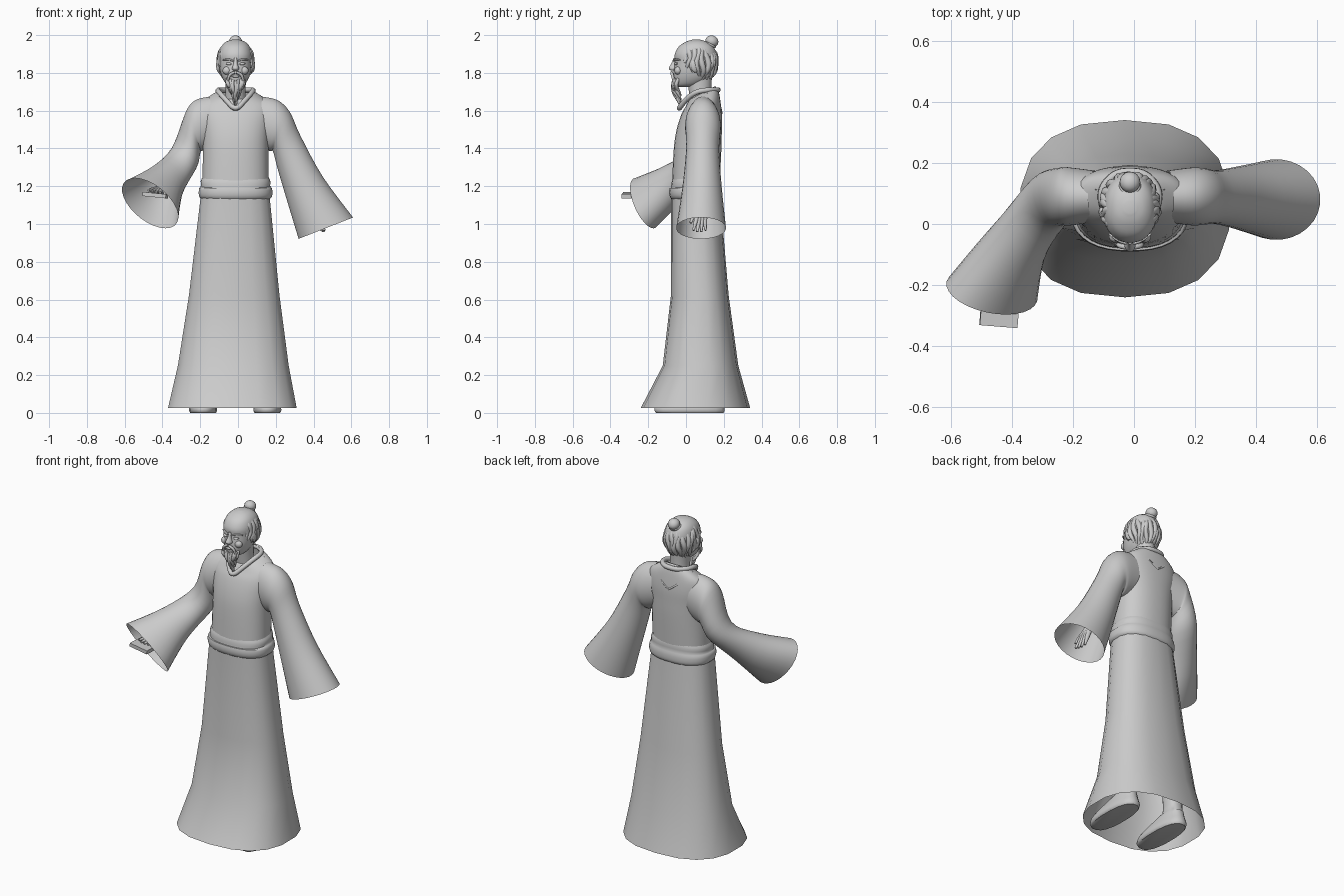
import bpy, bmesh, math
from mathutils import Vector as V, Euler

CX = -0.013  # body axis


def finish(name, bm):
    bmesh.ops.recalc_face_normals(bm, faces=bm.faces)
    me = bpy.data.meshes.new(name)
    bm.to_mesh(me)
    bm.free()
    ob = bpy.data.objects.new(name, me)
    bpy.context.collection.objects.link(ob)
    return ob


def spline(a, b, c, d, t):
    return 0.5 * (2*b + (c - a)*t + (2*a - 5*b + 4*c - d)*t*t + (3*b - a - 3*c + d)*t**3)


def loft(name, rings, sides=24, steps=4, power=2.0, cap=(False, False)):
    """Skin superellipse rings given as (centre, half axis u, half axis v)."""
    rings = [tuple(V(q) for q in r) for r in rings]
    n, dense = len(rings), []
    for i in range(n - 1):
        k = [rings[max(0, min(n - 1, i + o))] for o in (-1, 0, 1, 2)]
        for s in range(steps):
            dense.append([spline(*(q[j] for q in k), s / steps) for j in range(3)])
    dense.append(rings[-1])
    bm, loops = bmesh.new(), []
    for c, u, v in dense:
        loop = []
        for i in range(sides):
            a = 2 * math.pi * (i + 0.5) / sides
            ca, sa = math.cos(a), math.sin(a)
            e = 2 / power
            loop.append(bm.verts.new(c + u * math.copysign(abs(ca)**e, ca) + v * math.copysign(abs(sa)**e, sa)))
        loops.append(loop)
    for p, q in zip(loops, loops[1:]):
        for i in range(sides):
            j = (i + 1) % sides
            bm.faces.new((p[i], p[j], q[j], q[i]))
    for flag, loop in zip(cap, (loops[0], loops[-1])):
        if flag:
            bm.faces.new(loop)
    return finish(name, bm)


def stack(name, rows, cx=CX, **kw):
    """Loft upright rings from rows (z, half width, y front, y back, back rise)."""
    rings = [((cx, (f + b) / 2, z), (w, 0, 0), (0, (b - f) / 2, rise)) for z, w, f, b, rise in rows]
    return loft(name, rings, **kw)


def tubes(name, paths, closed=False, res=4):
    """Round tapered strands; each path is a list of (x, y, z, radius)."""
    cu = bpy.data.curves.new(name, 'CURVE')
    cu.dimensions, cu.bevel_depth, cu.bevel_resolution = '3D', 1.0, 2
    cu.use_fill_caps = True
    for path in paths:
        sp = cu.splines.new('NURBS')
        sp.points.add(len(path) - 1)
        sp.order_u, sp.resolution_u = 3, res
        sp.use_endpoint_u, sp.use_cyclic_u = not closed, closed
        for p, (x, y, z, r) in zip(sp.points, path):
            p.co, p.radius = (x, y, z, 1), r
    ob = bpy.data.objects.new(name, cu)
    bpy.context.collection.objects.link(ob)
    bpy.ops.object.select_all(action='DESELECT')
    ob.select_set(True)
    bpy.context.view_layer.objects.active = ob
    bpy.ops.object.convert(target='MESH')
    return ob


def blob(name, loc, size, rot=(0, 0, 0), box=False):
    bm = bmesh.new()
    if box:
        bmesh.ops.create_cube(bm, size=2)
    else:
        bmesh.ops.create_uvsphere(bm, u_segments=16, v_segments=10, radius=1)
    ob = finish(name, bm)
    ob.location, ob.scale, ob.rotation_euler = loc, size, rot
    return ob


# robe skirt: open at the hem, few sides
loft("robe_skirt", [((-0.03, 0.05, 0.025), (0.345, 0, 0), (0, 0.29, 0)),
                    ((-0.025, 0.077, 0.25), (0.297, 0, 0), (0, 0.2, 0)),
                    ((-0.02, 0.073, 0.62), (0.243, 0, 0), (0, 0.153, 0)),
                    ((-0.015, 0.05, 1.16), (0.183, 0, 0), (0, 0.13, 0))],
     sides=18, steps=1, power=2.45)

# belt
stack("belt", [(1.13, 0.178, -0.075, 0.175, 0), (1.142, 0.192, -0.085, 0.187, 0),
               (1.165, 0.196, -0.09, 0.19, 0), (1.19, 0.193, -0.087, 0.188, 0),
               (1.2, 0.184, -0.08, 0.182, 0.01), (1.225, 0.185, -0.078, 0.182, 0.01),
               (1.245, 0.176, -0.072, 0.178, 0.01)], sides=32, steps=2, power=2.4)

# upper robe
stack("robe_torso", [(1.2, 0.176, -0.075, 0.178, 0), (1.4, 0.174, -0.065, 0.188, 0),
                     (1.5, 0.18, -0.05, 0.19, 0), (1.58, 0.19, -0.025, 0.19, 0),
                     (1.64, 0.18, 0.0, 0.182, 0.015), (1.68, 0.125, 0.015, 0.172, 0.025),
                     (1.695, 0.085, 0.02, 0.155, 0.035)], sides=32, power=2.3)

# sleeves flaring to open cuffs
loft("left_sleeve", [((0.11, 0.09, 1.545), (0.02, 0, 0.13), (0, 0.085, 0)),
                     ((0.19, 0.09, 1.52), (0.022, 0, 0.135), (0, 0.095, 0)),
                     ((0.23, 0.09, 1.488), (0.045, 0, 0.105), (0, 0.092, 0)),
                     ((0.27, 0.088, 1.38), (0.06, 0, 0.09), (0, 0.088, 0)),
                     ((0.355, 0.085, 1.185), (0.095, 0, 0.065), (0, 0.105, 0)),
                     ((0.465, 0.08, 0.978), (0.145, 0, 0.057), (0, 0.132, 0))], sides=28)
loft("right_sleeve", [((-0.13, 0.09, 1.545), (-0.02, 0, 0.13), (0, 0.085, 0)),
                      ((-0.21, 0.09, 1.52), (-0.018, 0, 0.135), (0, 0.095, 0)),
                      ((-0.238, 0.09, 1.485), (-0.04, 0, 0.105), (0, 0.095, 0)),
                      ((-0.285, 0.065, 1.35), (-0.055, -0.01, 0.06), (-0.035, 0.088, 0)),
                      ((-0.385, -0.07, 1.215), (-0.02, -0.04, 0.095), (-0.09, 0.05, 0.02)),
                      ((-0.465, -0.22, 1.11), (-0.035, -0.065, 0.125), (-0.145, 0.04, 0.045))], sides=28)

# collar band and the back seam
side = [(0.05, -0.005, 1.655), (0.09, 0.05, 1.7), (0.095, 0.115, 1.71), (0.05, 0.165, 1.71)]
ring = [(0, -0.045, 1.6)] + side + [(0, 0.172, 1.71)] + [(-x, y, z) for x, y, z in side[::-1]]
tubes("collar", [[(CX + x, y, z, 0.014) for x, y, z in ring]], closed=True, res=6)
tubes("back_seam", [[(CX + s * x, y, z, 0.005) for x, y, z in
                     ((0.11, 0.11, 1.69), (0.09, 0.165, 1.66), (0.04, 0.186, 1.61), (0, 0.188, 1.585))]
                    for s in (-1, 1)])

# shoes and lower legs
for nm, x in (("right", -0.185), ("left", 0.155)):
    stack(nm + "_shoe", [(0, 0.068, -0.16, 0.2, 0), (0.012, 0.075, -0.168, 0.206, 0),
                         (0.035, 0.072, -0.162, 0.204, 0), (0.065, 0.06, -0.11, 0.195, 0),
                         (0.1, 0.05, 0.02, 0.185, 0), (0.14, 0.047, 0.06, 0.17, 0),
                         (0.45, 0.06, 0.04, 0.17, 0)], cx=x, sides=20, steps=2, power=2.4, cap=(True, True))

# neck and head
stack("neck", [(1.6, 0.06, 0.03, 0.15, 0), (1.7, 0.054, 0.015, 0.135, 0), (1.8, 0.058, 0.0, 0.14, 0)], sides=20)
stack("head", [(1.725, 0.022, -0.045, 0.03, 0), (1.738, 0.047, -0.058, 0.08, 0),
               (1.77, 0.069, -0.066, 0.13, 0), (1.81, 0.082, -0.066, 0.152, 0),
               (1.86, 0.088, -0.06, 0.162, 0), (1.9, 0.088, -0.06, 0.162, 0),
               (1.94, 0.075, -0.038, 0.145, 0), (1.965, 0.05, 0.0, 0.11, 0),
               (1.976, 0.018, 0.035, 0.075, 0)], power=2.2, cap=(True, True))

# face
stack("nose", [(1.88, 0.009, -0.066, -0.04, 0), (1.85, 0.011, -0.078, -0.04, 0),
               (1.824, 0.019, -0.092, -0.04, 0), (1.812, 0.013, -0.08, -0.04, 0)], sides=12, cap=(True, True))
blob("mouth", (CX, -0.066, 1.782), (0.022, 0.01, 0.007))
for nm, s in (("right", -1), ("left", 1)):
    blob(nm + "_eye", (CX + s * 0.036, -0.052, 1.848), (0.017, 0.009, 0.007), (0, -s * 0.1, s * 0.3))
    blob(nm + "_cheek", (CX + s * 0.045, -0.042, 1.812), (0.024, 0.02, 0.022))
    blob(nm + "_ear", (CX + s * 0.09, 0.045, 1.835), (0.012, 0.02, 0.034), (0.2, 0, s * 0.3))
tubes("eyebrows", [[(CX + s * x, y, z, r) for x, y, z, r in
                    ((0.012, -0.064, 1.863, 0.004), (0.04, -0.057, 1.877, 0.007), (0.068, -0.032, 1.868, 0.003))]
                   for s in (-1, 1)])
tubes("moustache", [[(CX + s * x, y, z, r) for x, y, z, r in
                     ((0.003, -0.076, 1.803, 0.007), (0.028, -0.075, 1.798, 0.009),
                      (0.042, -0.066, 1.765, 0.007), (0.045, -0.06, 1.72, 0.002))] for s in (-1, 1)])

# beard locks
beard = []
for row, (y0, drop) in enumerate(((-0.066, 0.12), (-0.052, 0.15))):
    for i in range(-3, 4):
        f = abs(i) / 3
        x, zt, w = i * 0.014, 1.757 + 0.012 * f, 0.007 * (-1)**(i + row)
        d = drop * (1 - 0.4 * f)
        beard.append([(CX + x, y0 + 0.012 * f, zt, 0.009), (CX + x * 0.95 + w, y0 - 0.006, zt - d * 0.35, 0.012),
                      (CX + x * 0.6 - w, y0 + 0.012, zt - d * 0.7, 0.009), (CX + x * 0.4, y0 + 0.028, zt - d, 0.002)])
tubes("beard", beard, res=3)

# wavy hair locks combed down from the bun
hair = []
for i in range(19):
    az = math.radians(52 + 256 * i / 18)
    back = (1 - math.cos(az)) / 2
    lock = []
    for k in range(9):
        t = k / 8
        el = math.radians(72 - t * (50 + 75 * min(1, back * 1.5)))
        a = az + 0.1 * math.sin(t * 9 + i * 1.7)
        r = 0.95 + 0.03 * math.sin(t * 14 + i)
        lock.append((CX + 0.093 * r * math.sin(a) * math.cos(el),
                     0.055 - 0.11 * r * math.cos(a) * math.cos(el),
                     1.852 + 0.115 * r * math.sin(el), 0.006 + 0.011 * math.sin(math.pi * (0.15 + 0.8 * t))))
    hair.append(lock)
tubes("hair", hair, res=3)
blob("hair_bun", (CX, 0.137, 1.967), (0.034, 0.035, 0.031), (-0.4, 0, 0))
tubes("bun_tie", [[(CX + 0.03 * math.cos(a), 0.125 + 0.028 * math.sin(a), 1.95 - 0.012 * math.sin(a), 0.008)
                   for a in (j * math.pi / 4 for j in range(8))]], closed=True)


def hand(name, elbow, wrist, tip, spread):
    """Forearm plus four fingers fanned along spread, and a thumb."""
    e, w, t, s = V(elbow), V(wrist), V(tip), V(spread)
    paths = [[(*e, 0.035), (*e.lerp(w, 0.5), 0.03), (*w, 0.022)]]
    for k in (-1.5, -0.5, 0.5, 1.5):
        mid = w.lerp(t, 0.5) + s * k * 0.8
        end = w.lerp(t, 1 - 0.05 * abs(k)) + s * k * 1.2
        paths.append([(*w, 0.018), (*(w + s * k * 0.5), 0.017), (*mid, 0.014), (*mid.lerp(end, 0.4), 0.01), (*end, 0.006)])
    paths.append([(*w, 0.016), (*(w.lerp(t, 0.35) + s * 2.4), 0.012), (*(w.lerp(t, 0.65) + s * 2.8), 0.007)])
    tubes(name, paths)


# hands and the flat tablet held in one of them
hand("left_hand", (0.29, 0.09, 1.3), (0.4, 0.085, 1.1), (0.455, 0.07, 0.955), (0.004, -0.018, 0))
hand("right_hand", (-0.3, 0.05, 1.31), (-0.42, -0.16, 1.18), (-0.445, -0.295, 1.172), (0.017, 0, -0.004))
blob("tablet", (-0.438, -0.262, 1.153), (0.062, 0.074, 0.011), (0, 0.1, -0.08), box=True)

# smooth shading with crisp edges
for ob in bpy.context.scene.objects:
    ob.select_set(True)
    bpy.context.view_layer.objects.active = ob
bpy.ops.object.shade_smooth_by_angle(angle=math.radians(50))
